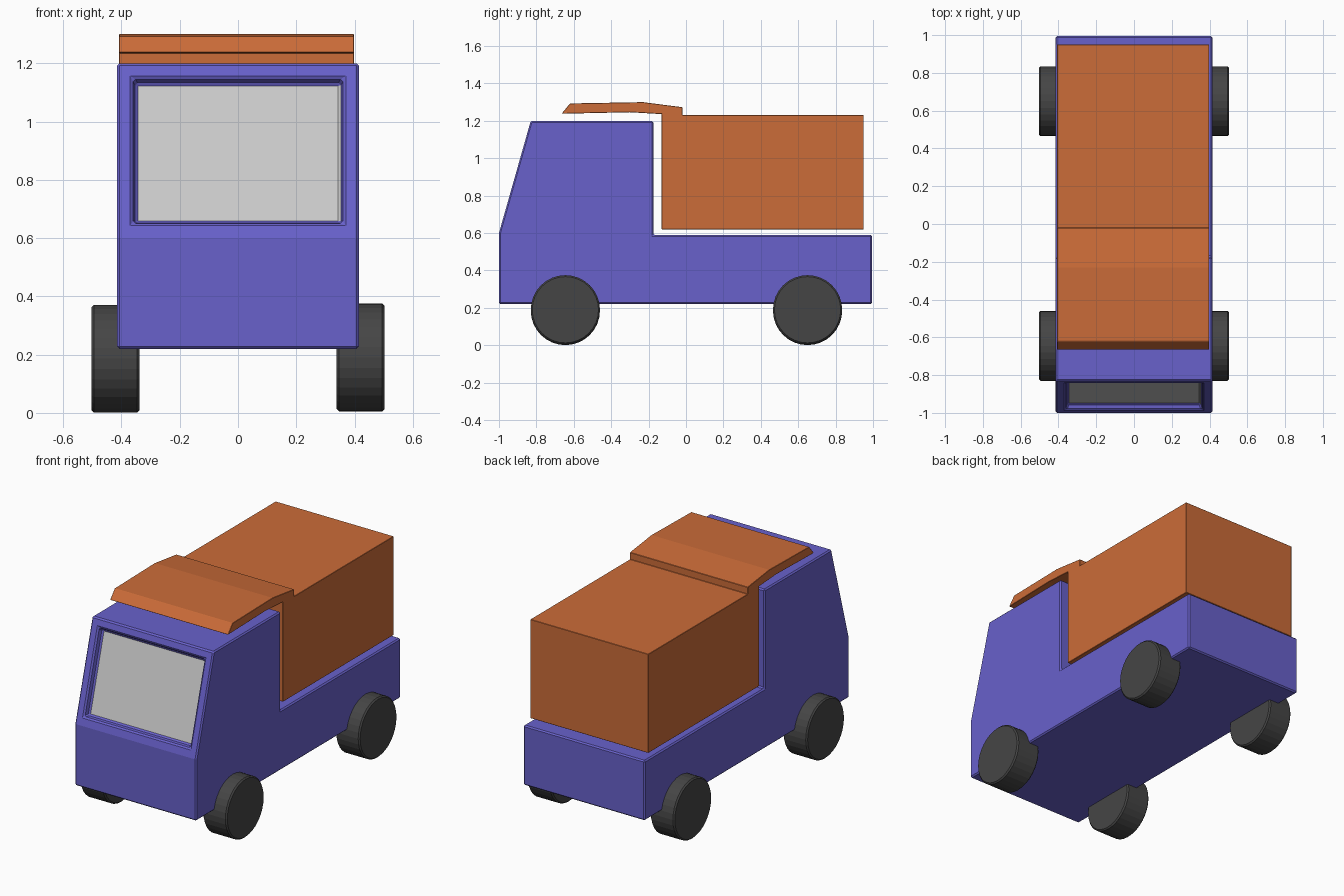
import bpy, bmesh
from math import pi
from mathutils import Vector

if "Cube" in bpy.data.objects:
    bpy.data.objects.remove(bpy.data.objects["Cube"])


def material(name, colour):
    m = bpy.data.materials.new(name)
    m.diffuse_color = (*colour, 1)
    m.use_nodes = True
    m.node_tree.nodes["Principled BSDF"].inputs["Base Color"].default_value = m.diffuse_color
    return m


def add_bevel(obj, width):
    b = obj.modifiers.new("soft_edges", 'BEVEL')
    b.width = width
    b.segments = 1
    b.limit_method = 'ANGLE'


def extrude_profile(profile, x0, x1):
    """Closed (y, z) outline extruded along x."""
    bm = bmesh.new()
    face = bm.faces.new([bm.verts.new((x0, y, z)) for y, z in profile])
    ext = bmesh.ops.extrude_face_region(bm, geom=[face])
    moved = [g for g in ext["geom"] if isinstance(g, bmesh.types.BMVert)]
    bmesh.ops.translate(bm, verts=moved, vec=(x1 - x0, 0, 0))
    bmesh.ops.recalc_face_normals(bm, faces=bm.faces[:])
    return bm


def finish(bm, name, mats):
    mesh = bpy.data.meshes.new(name)
    bm.to_mesh(mesh)
    bm.free()
    for m in mats:
        mesh.materials.append(m)
    obj = bpy.data.objects.new(name, mesh)
    bpy.context.collection.objects.link(obj)
    return obj


blue = material("body_blue", (0.14, 0.12, 0.60))
orange = material("cargo_orange", (0.60, 0.15, 0.04))
rubber = material("tyre_dark", (0.06, 0.06, 0.06))
glass = material("window_grey", (0.55, 0.55, 0.55))

# Cab and chassis, one side profile
body = extrude_profile([(-1, 0.22), (0.995, 0.22), (0.995, 0.59), (-0.175, 0.59),
                        (-0.175, 1.2), (-0.83, 1.2), (-1, 0.6)], -0.415, 0.415)

# Windscreen recess in the sloped front face
slope = Vector((0, -0.962, 0.273))
front = max(body.faces, key=lambda f: f.normal.dot(slope))
bmesh.ops.inset_individual(body, faces=[front], thickness=0.074, depth=0)
bmesh.ops.inset_individual(body, faces=[front], thickness=0.016, depth=-0.035)
front.material_index = 1
add_bevel(finish(body, "cab_and_chassis", [blue, glass]), 0.008)

# Cargo box with the wind deflector reaching over the cab
cargo = extrude_profile([(-0.13, 0.62), (0.95, 0.62), (0.95, 1.23), (-0.02, 1.23),
                         (-0.02, 1.273), (-0.23, 1.3), (-0.62, 1.293), (-0.665, 1.238),
                         (-0.3, 1.246), (-0.13, 1.236)], -0.408, 0.398)
add_bevel(finish(cargo, "cargo_box", [orange]), 0.002)

# Four wheels
for end, y in (("front", -0.645), ("rear", 0.65)):
    for side, sx in (("left", -1), ("right", 1)):
        bpy.ops.mesh.primitive_cylinder_add(vertices=32, radius=0.185, depth=0.164,
                                            location=(sx * 0.421, y, 0.19 if sx > 0 else 0.186),
                                            rotation=(0, pi / 2, 0))
        wheel = bpy.context.object
        wheel.name = f"{end}_{side}_wheel"
        wheel.data.materials.append(rubber)
        add_bevel(wheel, 0.008)
